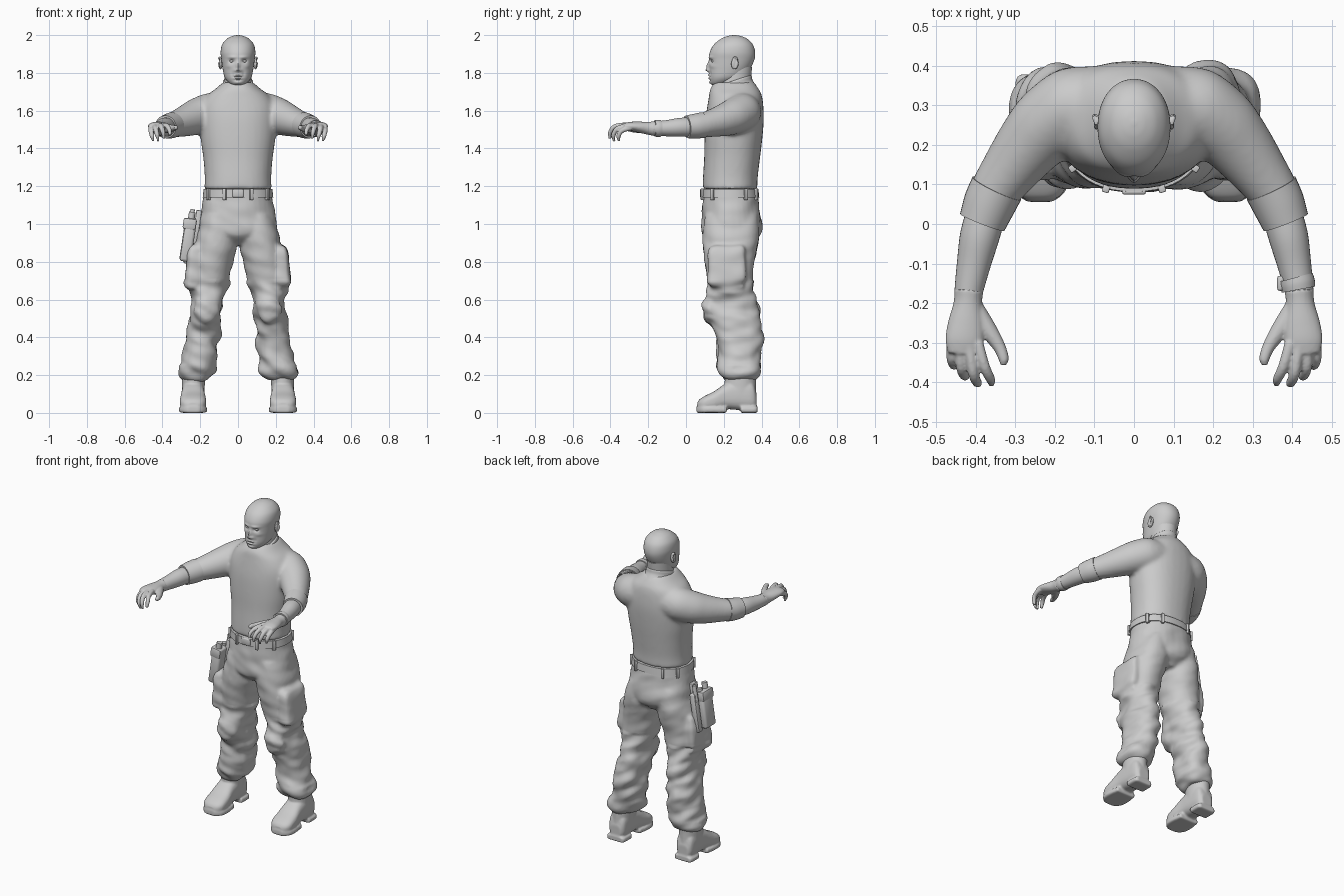
import bpy, bmesh, math
from mathutils import Vector, Matrix, noise

GREY = bpy.data.materials.new("plain_grey")
GREY.diffuse_color = (0.6, 0.6, 0.6, 1)


def loft(bm, rows, n=32, e=1.0, steps=4):
    """Skin smoothed rings; each row is (centre, half-axis u, half-axis v)."""
    rows = [tuple(map(Vector, r)) for r in rows]
    rings = []
    for i in range(len(rows) - 1):
        p = [rows[max(i - 1, 0)], rows[i], rows[i + 1], rows[min(i + 2, len(rows) - 1)]]
        for k in range(steps + (i == len(rows) - 2)):
            t = k / steps
            rings.append([0.5 * (2 * b + (c - a) * t + (2 * a - 5 * b + 4 * c - d) * t * t
                                 + (3 * b - a - 3 * c + d) * t ** 3) for a, b, c, d in zip(*p)])
    power = lambda v: math.copysign(abs(v) ** e, v)
    loops = []
    for c, u, v in rings:
        angs = [2 * math.pi * j / n for j in range(n)]
        loops.append([bm.verts.new(c + u * power(math.cos(a)) + v * power(math.sin(a))) for a in angs])
    for A, B in zip(loops, loops[1:]):
        for j in range(n):
            bm.faces.new((A[j], A[(j + 1) % n], B[(j + 1) % n], B[j]))
    bm.faces.new(loops[0][::-1])
    bm.faces.new(loops[-1])


def column(bm, rows, s=1, **kw):
    """Upright loft; row = z, x0, x1, y0, y1."""
    loft(bm, [((s * (a + b) / 2, (c + d) / 2, z), ((b - a) / 2, 0, 0), (0, (d - c) / 2, 0))
              for z, a, b, c, d in rows], **kw)


def tube(bm, pts, s=1, **kw):
    """Loft along a path; point = x, y, z, side radius, upright radius."""
    P = [Vector((s * p[0], p[1], p[2])) for p in pts]
    rows = []
    for i, p in enumerate(pts):
        t = (P[min(i + 1, len(P) - 1)] - P[max(i - 1, 0)]).normalized()
        side = t.cross(Vector((0, 0, 1))).normalized()
        rows.append((P[i], side * p[3], side.cross(t) * p[-1]))
    loft(bm, rows, **kw)


def ball(bm, c, r, rot=Matrix()):
    m = Matrix.Translation(c) @ rot @ Matrix.Diagonal((*r, 1))
    bmesh.ops.create_uvsphere(bm, u_segments=20, v_segments=12, radius=1, matrix=m)


def box(bm, c, size, rot=Matrix(), bevel=0.006):
    m = Matrix.Translation(c) @ rot @ Matrix.Diagonal((*size, 1))
    vs = bmesh.ops.create_cube(bm, size=1, matrix=m)["verts"]
    bmesh.ops.bevel(bm, geom=list({e for v in vs for e in v.link_edges}), offset=bevel,
                    segments=2, affect='EDGES', profile=0.5)


def finish(name, bm, voxel=0, smooth=4, wrinkle=0):
    """Make the object; fuse overlapping lofts, relax and crease when asked."""
    bmesh.ops.recalc_face_normals(bm, faces=bm.faces)
    me = bpy.data.meshes.new(name)
    bm.to_mesh(me)
    ob = bpy.data.objects.new(name, me)
    bpy.context.collection.objects.link(ob)
    if voxel:
        m = ob.modifiers.new("fuse", 'REMESH')
        m.mode, m.voxel_size = 'VOXEL', voxel
        m = ob.modifiers.new("relax", 'SMOOTH')
        m.factor, m.iterations = 0.5, smooth
        dg = bpy.context.evaluated_depsgraph_get()
        me = bpy.data.meshes.new_from_object(ob.evaluated_get(dg))
        ob.modifiers.clear()
        ob.data = me
    if wrinkle:
        moves = []
        for v in me.vertices:
            amt = wrinkle * (1.0 if v.co.z < 0.7 else 0.35)
            q = Vector((v.co.x * 9, v.co.y * 9, v.co.z * 17 + v.co.x * 6))
            moves.append(v.co + v.normal * noise.noise(q) * amt)
        for v, co in zip(me.vertices, moves):
            v.co = co
    me.materials.clear()
    me.materials.append(GREY)
    bpy.ops.object.select_all(action='DESELECT')
    bpy.context.view_layer.objects.active = ob
    ob.select_set(True)
    bpy.ops.object.shade_smooth_by_angle(angle=math.radians(45))
    return ob


# Sweater: trunk and upper arms fused
bm = bmesh.new()
column(bm, [(z, -w, w, a, b) for z, w, a, b in [
    (1.185, .178, .088, .378), (1.25, .176, .09, .38), (1.35, .184, .096, .392),
    (1.45, .198, .098, .404), (1.55, .205, .103, .412), (1.62, .2, .112, .41),
    (1.68, .165, .122, .402), (1.715, .12, .128, .385), (1.75, .08, .15, .36)]], e=.88)
for s in (1, -1):
    tube(bm, [(.09, .30, 1.60, .1), (.16, .295, 1.59, .1), (.215, .255, 1.57, .096), (.265, .20, 1.55, .086),
              (.315, .135, 1.533, .073), (.36, .07, 1.52, .062), (.38, .02, 1.515, .054)], s)
finish("sweater", bm, .011, 8)

# Collar, leaning forward
bm = bmesh.new()
loft(bm, [((0, .25, 1.70), (.1, 0, 0), (0, .125, .03)), ((0, .25, 1.73), (.084, 0, 0), (0, .103, .03)),
          ((0, .253, 1.755), (.079, 0, 0), (0, .094, .03)), ((0, .253, 1.76), (.07, 0, 0), (0, .083, .03))])
finish("collar", bm)

# Rolled cuffs, forearms, hands
for s, side in ((1, "left"), (-1, "right")):
    bm = bmesh.new()
    tube(bm, [(.347, .09, 1.524, .068), (.366, .05, 1.518, .066), (.384, .004, 1.514, .06)], s)
    finish(side + "_sleeve_cuff", bm)
    bm = bmesh.new()
    tube(bm, [(.37, .04, 1.513, .05), (.39, -.03, 1.512, .05), (.405, -.10, 1.507, .043),
              (.418, -.17, 1.505, .036), (.419, -.19, 1.505, .034)], s)
    finish(side + "_forearm", bm)
    bm = bmesh.new()
    tube(bm, [(.418, -.168, 1.505, .037, .039), (.42, -.20, 1.507, .036, .034), (.424, -.25, 1.513, .046, .029),
              (.429, -.295, 1.518, .048, .023), (.43, -.328, 1.518, .04, .016)], s)
    for f in ([(.395, -.30, 1.524), (.378, -.36, 1.52), (.363, -.392, 1.498), (.36, -.405, 1.47)],
              [(.418, -.30, 1.525), (.407, -.375, 1.516), (.396, -.402, 1.482), (.392, -.402, 1.452)],
              [(.44, -.30, 1.52), (.437, -.362, 1.506), (.427, -.385, 1.468), (.422, -.38, 1.437)],
              [(.46, -.29, 1.51), (.461, -.34, 1.494), (.454, -.358, 1.462), (.449, -.354, 1.438)]):
        tube(bm, [(*p, r) for p, r in zip(f, (.014, .0135, .012, .008))], s, n=14)
    tube(bm, [(.405, -.21, 1.505, .024), (.368, -.268, 1.505, .022), (.34, -.312, 1.508, .016),
              (.329, -.343, 1.51, .013), (.331, -.357, 1.51, .007)], s, n=16)
    finish(side + "_hand", bm, .0045, 3)

# Wristwatch
bm = bmesh.new()
tube(bm, [(.409, -.135, 1.506, .044), (.413, -.15, 1.506, .045), (.416, -.166, 1.506, .043)])
box(bm, (.372, -.15, 1.506), (.02, .038, .038))
finish("wristwatch", bm)

# Head, shaped with soft pushes on the face: x, z, spread x, spread z, push along y
bm = bmesh.new()
column(bm, [(z, -w, w, a, b) for z, w, a, b in [
    (1.733, .022, .145, .20), (1.745, .045, .13, .235), (1.775, .07, .122, .30), (1.82, .081, .122, .338),
    (1.87, .088, .122, .362), (1.91, .092, .126, .366), (1.95, .084, .148, .354), (1.98, .059, .185, .325),
    (1.995, .03, .22, .29), (2.0, .006, .25, .262)]], n=96, e=.95, steps=9)
pushes = [(.033, 1.862, .014, .009, .014), (.03, 1.883, .022, .007, -.006), (0, 1.835, .009, .02, -.014),
          (0, 1.814, .013, .008, -.014), (.014, 1.812, .006, .005, -.005), (0, 1.787, .022, .004, -.006),
          (0, 1.779, .024, .0025, .005), (0, 1.771, .02, .004, -.005), (0, 1.762, .02, .004, .004),
          (0, 1.748, .02, .008, -.005), (.03, 1.795, .008, .014, .004), (.05, 1.835, .015, .01, -.004)]
for v in bm.verts:
    if v.co.y < .22:
        x, z = v.co.x, v.co.z
        v.co.y += sum(d * math.exp(-((abs(x) - px) / sx) ** 2 - ((z - pz) / sz) ** 2)
                      for px, pz, sx, sz, d in pushes)
for s in (1, -1):
    ball(bm, (s * .033, .146, 1.862), (.012, .012, .008))
finish("head", bm)
bm = bmesh.new()
column(bm, [(1.70, -.075, .075, .165, .34), (1.75, -.072, .072, .172, .342), (1.83, -.07, .07, .185, .35)])
finish("neck", bm)

# Ears: rim shell with a hollow bowl
bm = bmesh.new()
for s in (1, -1):
    R = Matrix.Rotation(s * .3, 4, 'Z') @ Matrix.Rotation(-.15, 4, 'X')
    ball(bm, (s * .091, .258, 1.852), (.009, .02, .035), R)
    tube(bm, [(.094, .262, 1.822, .006), (.1, .274, 1.85, .006), (.1, .27, 1.878, .006), (.095, .25, 1.882, .005)],
         s, n=10)
finish("ears", bm, .004, 2)

# Trousers: hips, legs, cargo pockets and knee patches fused
bm = bmesh.new()
column(bm, [(z, -w, w, a, b) for z, w, a, b in [
    (1.18, .177, .09, .376), (1.1, .19, .087, .386), (1.0, .206, .082, .402), (.94, .2, .09, .392),
    (.89, .10, .15, .34)]], e=.9)
for s in (1, -1):
    column(bm, [(1.05, .01, .185, .1, .375), (.95, .003, .215, .088, .392), (.88, .008, .232, .09, .38),
                (.8, .026, .245, .1, .36), (.7, .048, .258, .115, .352), (.64, .066, .253, .113, .352),
                (.6, .076, .246, .104, .365), (.54, .086, .25, .098, .39), (.46, .093, .262, .14, .402),
                (.36, .103, .28, .168, .404), (.28, .112, .294, .163, .397), (.225, .115, .312, .168, .392),
                (.195, .13, .305, .185, .38), (.175, .16, .285, .21, .36)], s, e=.9)
    column(bm, [(.89, .19, .245, .14, .3), (.865, .19, .264, .118, .312), (.78, .19, .274, .115, .318),
                (.69, .19, .28, .115, .318), (.66, .2, .268, .125, .31)], s, e=.5)
    ball(bm, (s * .168, .135, .55), (.066, .048, .075))
    # bunched fabric above the boot and under the knee
    ball(bm, (s * .215, .28, .245), (.104, .118, .03))
    ball(bm, (s * .165, .23, .655), (.098, .12, .025))
finish("trousers", bm, .01, 4, wrinkle=.02)

# Belt, buckle and loops
bm = bmesh.new()
column(bm, [(1.14, -.187, .187, .08, .388), (1.185, -.182, .182, .082, .383)], e=.9, n=48, steps=1)
box(bm, (0, .081, 1.163), (.06, .014, .044))
for a in (30, 62, 118, 150, 215, 250, 290, 325):
    c, d = math.cos(math.radians(a)), math.sin(math.radians(a))
    box(bm, (.186 * math.copysign(abs(c) ** .9, c), .234 + .154 * math.copysign(abs(d) ** .9, d), 1.158),
        (.018, .018, .062), Matrix.Rotation(math.atan2(d, c), 4, 'Z'), .003)
finish("belt", bm)

# Boots: foot along y, shaft, sole and heel
for s, side in ((1, "left"), (-1, "right")):
    bm = bmesh.new()
    foot = [(.374, .035, .03, .1), (.35, .055, .012, .17), (.28, .06, .015, .18), (.21, .062, .02, .155),
            (.15, .069, .012, .115), (.10, .068, .012, .09), (.072, .052, .015, .072), (.06, .03, .02, .055)]
    loft(bm, [((s * .238, y, (a + b) / 2), (w, 0, 0), (0, 0, (b - a) / 2)) for y, w, a, b in foot], e=.75)
    column(bm, [(.1, .178, .298, .2, .372), (.18, .174, .298, .205, .37), (.23, .174, .3, .2, .375)], s)
    for part in ([(.378, .05), (.36, .062), (.29, .062)], [(.215, .064), (.15, .074), (.10, .072), (.072, .055), (.056, .03)]):
        loft(bm, [((s * .238, y, .017), (w, 0, 0), (0, 0, .017)) for y, w in part], e=.4)
    finish(side + "_boot", bm, .006, 3)

# Side pouch with a canister, a flap and a baton holder, leaning outward
R = Matrix.Rotation(.15, 4, 'Y')
at = lambda x, y, z: Vector((-.262, .2, .93)) + R @ Vector((x, y, z))
bm = bmesh.new()
box(bm, at(0, -.015, -.02), (.062, .1, .22), R, .014)
box(bm, at(-.004, -.015, .07), (.07, .106, .06), R, .01)
box(bm, at(.012, .06, -.02), (.04, .04, .24), R, .01)
box(bm, at(.035, .02, .06), (.03, .05, .18), R, .006)
for y, top, r in ((-.04, .135, .02), (.012, .115, .018), (.06, .15, .014)):
    bmesh.ops.create_cone(bm, cap_ends=True, segments=20, radius1=r, radius2=r * .85, depth=.1,
                          matrix=Matrix.Translation(at(0, y, top - .05)) @ R)
finish("side_pouch", bm)
